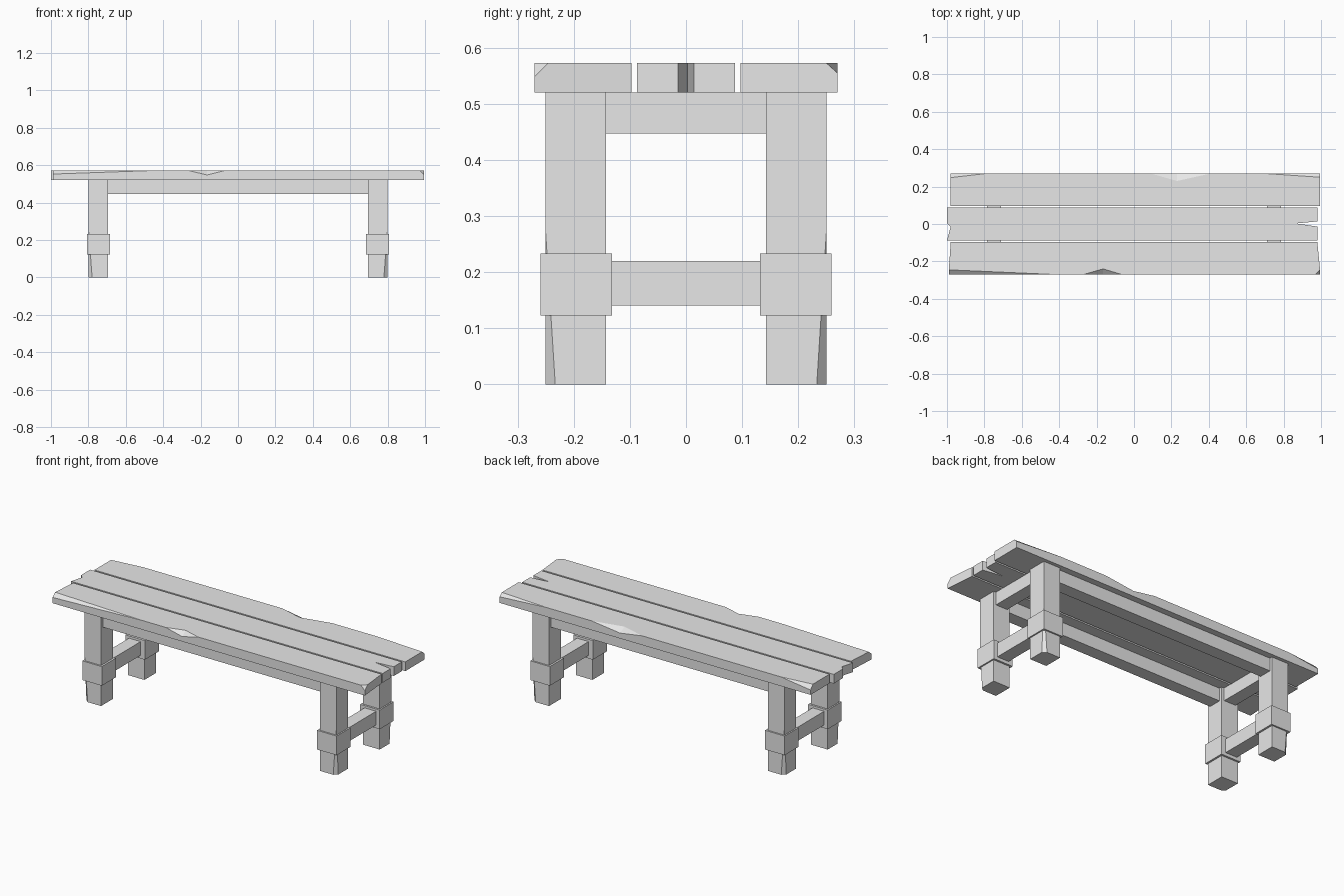
import bpy, bmesh

cube = bpy.data.objects.get("Cube")
if cube:
    bpy.data.objects.remove(cube, do_unlink=True)

GREY = (0.8, 0.8, 0.8, 1)
mat = bpy.data.materials.new("plain_grey")
mat.use_nodes = True
mat.diffuse_color = GREY
mat.node_tree.nodes["Principled BSDF"].inputs["Base Color"].default_value = GREY

TOP, SEAT = 0.573, 0.52


def finish(name, bm):
    bmesh.ops.recalc_face_normals(bm, faces=bm.faces)
    mesh = bpy.data.meshes.new(name)
    bm.to_mesh(mesh)
    bm.free()
    mesh.materials.append(mat)
    obj = bpy.data.objects.new(name, mesh)
    bpy.context.collection.objects.link(obj)


def hull(name, points):
    bm = bmesh.new()
    for p in points:
        bm.verts.new(p)
    bmesh.ops.convex_hull(bm, input=bm.verts)
    bmesh.ops.dissolve_limit(bm, angle_limit=0.002, verts=bm.verts, edges=bm.edges)
    finish(name, bm)


def box(name, xs, ys, zs):
    hull(name, [(x, y, z) for x in xs for y in ys for z in zs])


def chipped_plank(name, inner, outer, inner_ends, stations):
    """Plank whose outer top edge follows stations of (x, inset, drop)."""
    bm = bmesh.new()
    s = 1 if outer > 0 else -1
    upper, side = [], []
    for x, inset, drop in stations:
        u = bm.verts.new((x, outer - s * inset, TOP))
        upper.append(u)
        side.append(bm.verts.new((x, outer, TOP - drop)) if drop else u)
    in_top = [bm.verts.new((x, inner, TOP)) for x in inner_ends]
    in_low = [bm.verts.new((x, inner, SEAT)) for x in inner_ends]
    out_low = [bm.verts.new((stations[i][0], outer, SEAT)) for i in (0, -1)]
    faces = [upper + in_top[::-1], side + out_low[::-1],
             in_top + in_low[::-1], in_low + out_low[::-1]]
    for i in (0, -1):
        faces.append([in_top[i], upper[i], side[i], out_low[i], in_low[i]])
    for i in range(len(stations) - 1):
        faces.append([upper[i], upper[i + 1], side[i + 1], side[i]])
    for f in faces:
        unique = list(dict.fromkeys(f))
        if len(unique) > 2:
            bm.faces.new(unique)
    finish(name, bm)


# Seat planks with chipped outer edges
chipped_plank("front_plank", -0.097, -0.27, (-0.98, 0.98),
              [(-0.99, 0.025, 0.02), (-0.42, 0, 0), (-0.27, 0, 0),
               (-0.165, 0.03, 0.025), (-0.065, 0, 0), (0.97, 0, 0),
               (0.995, 0.025, 0.025)])
chipped_plank("back_plank", 0.097, 0.27, (-0.98, 0.995),
              [(-0.98, 0.022, 0.025), (-0.79, 0, 0), (0.09, 0, 0),
               (0.23, 0.04, 0.022), (0.41, 0, 0), (0.7, 0, 0),
               (0.995, 0.02, 0.018)])

# Middle plank with split ends
outline = [(-1, -0.087), (0.98, -0.087), (0.98, -0.014), (0.866, 0.003),
           (0.98, 0.014), (0.98, 0.087), (-1, 0.087), (-1, 0.005),
           (-0.98, -0.015)]
bm = bmesh.new()
base = bm.faces.new([bm.verts.new((x, y, SEAT)) for x, y in outline])
grown = bmesh.ops.extrude_face_region(bm, geom=[base], use_keep_orig=True)
for v in grown["geom"]:
    if isinstance(v, bmesh.types.BMVert):
        v.co.z = TOP
finish("middle_plank", bm)

# Legs with worn outer corners, and their collars
for sx, xname in ((1, "left"), (-1, "right")):
    for sy, yname in ((-1, "front"), (1, "back")):
        x0, x1, y0, y1 = sx * 0.695, sx * 0.8, sy * 0.143, sy * 0.25
        cx = x1 - sx * 0.02
        cy = y1 - sy * 0.017
        hull(f"{yname}_{xname}_leg",
             [(x, y, SEAT) for x in (x0, x1) for y in (y0, y1)]
             + [(x0, y0, 0), (x1, y0, 0), (x0, y1, 0),
                (cx, y1, 0), (x1, cy, 0), (x1, y1, 0.27)])
        box(f"{yname}_{xname}_collar", (sx * 0.684, sx * 0.808),
            (sy * 0.132, sy * 0.259), (0.123, 0.233))
    # Cross bars joining the front and back legs
    bar = (sx * 0.711, sx * 0.785)
    box(f"{xname}_upper_bar", bar, (-0.15, 0.15), (0.447, SEAT))
    box(f"{xname}_lower_bar", bar, (-0.14, 0.14), (0.141, 0.22))

# Long rails under the seat
for sy, yname in ((-1, "front"), (1, "back")):
    box(f"{yname}_rail", (-0.7, 0.7), (sy * 0.16, sy * 0.234), (0.447, SEAT))
